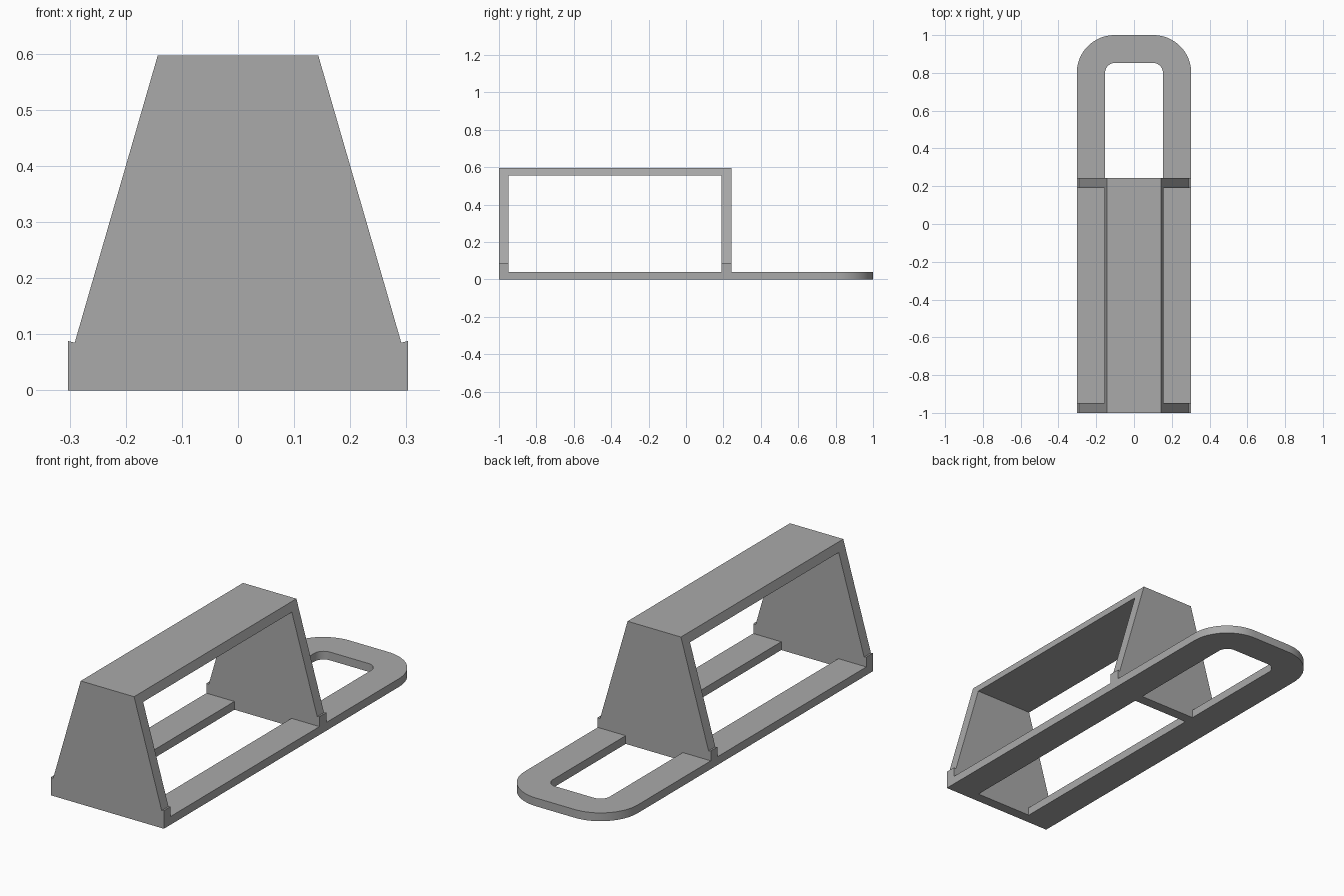
import bpy, bmesh, math
from mathutils import Vector

cube = bpy.data.objects.get("Cube")
if cube:
    bpy.data.objects.remove(cube)

grey = bpy.data.materials.new("plain grey")
grey.use_nodes = True
colour = (0.4, 0.4, 0.4, 1)
grey.diffuse_color = colour
grey.node_tree.nodes["Principled BSDF"].inputs["Base Color"].default_value = colour

# Main dimensions
HALF = 0.303       # half width of the base
INNER = 0.153      # half width of the openings
PLATE = 0.04       # base thickness
TOP = 0.597        # height of the top bar
BAR = 0.042        # top bar thickness
TOP_HALF = 0.143   # half width at the top
FRONT, BACK, END = -1.0, 0.243, 1.0
WALL = 0.052       # end wall thickness
SLOPE = (0.291 - TOP_HALF) / (TOP - 0.085)


def prism(name, outline, offset):
    """Extrude a flat outline along an offset."""
    bm = bmesh.new()
    face = bm.faces.new([bm.verts.new(p) for p in outline])
    moved = bmesh.ops.extrude_face_region(bm, geom=[face])["geom"]
    verts = [v for v in moved if isinstance(v, bmesh.types.BMVert)]
    bmesh.ops.translate(bm, verts=verts, vec=Vector(offset))
    bmesh.ops.recalc_face_normals(bm, faces=bm.faces)
    mesh = bpy.data.meshes.new(name)
    bm.to_mesh(mesh)
    bm.free()
    mesh.materials.append(grey)
    obj = bpy.data.objects.new(name, mesh)
    bpy.context.scene.collection.objects.link(obj)
    return obj


def mirrored(half, y):
    """Upright outline from its right half."""
    return [(x, y, z) for x, z in half] + [(-x, y, z) for x, z in reversed(half)]


# End walls with a small lip at each lower corner
wall_half = [(HALF, 0), (HALF, 0.088), (0.291, 0.085), (TOP_HALF, TOP)]
for name, y in (("front_wall", FRONT), ("back_wall", BACK - WALL)):
    prism(name, mirrored(wall_half, y), (0, WALL, 0))

# Top bar with slanted sides
span = BACK - FRONT - 2 * WALL
bar_half = [(TOP_HALF + BAR * SLOPE, TOP - BAR), (TOP_HALF, TOP)]
prism("top_bar", mirrored(bar_half, FRONT + WALL), (0, span, 0))

# Side rails between the walls
for name, side in (("left_rail", 1), ("right_rail", -1)):
    rail = [(side * x, FRONT + WALL, z) for x, z in
            ((INNER, 0), (HALF, 0), (HALF, PLATE), (INNER, PLATE))]
    prism(name, rail, (0, span, 0))


# Rounded handle loop behind the back wall
def arch(half, radius, steps=16):
    cx, cy = 0.103, 0.8
    pts = [(half, BACK)]
    for i in range(steps + 1):
        a = math.pi / 2 * i / steps
        pts.append((cx + (half - cx) * math.cos(a), cy + radius * math.sin(a)))
    return pts + [(-x, y) for x, y in reversed(pts)]


outer, inner = arch(HALF, END - 0.8), arch(INNER, 0.052)
loop = [(x, y, 0) for x, y in outer + inner[::-1]]
handle = prism("handle_loop", loop, (0, 0, PLATE))
bpy.ops.object.select_all(action="DESELECT")
handle.select_set(True)
bpy.context.view_layer.objects.active = handle
bpy.ops.object.shade_smooth_by_angle(angle=math.radians(30))
